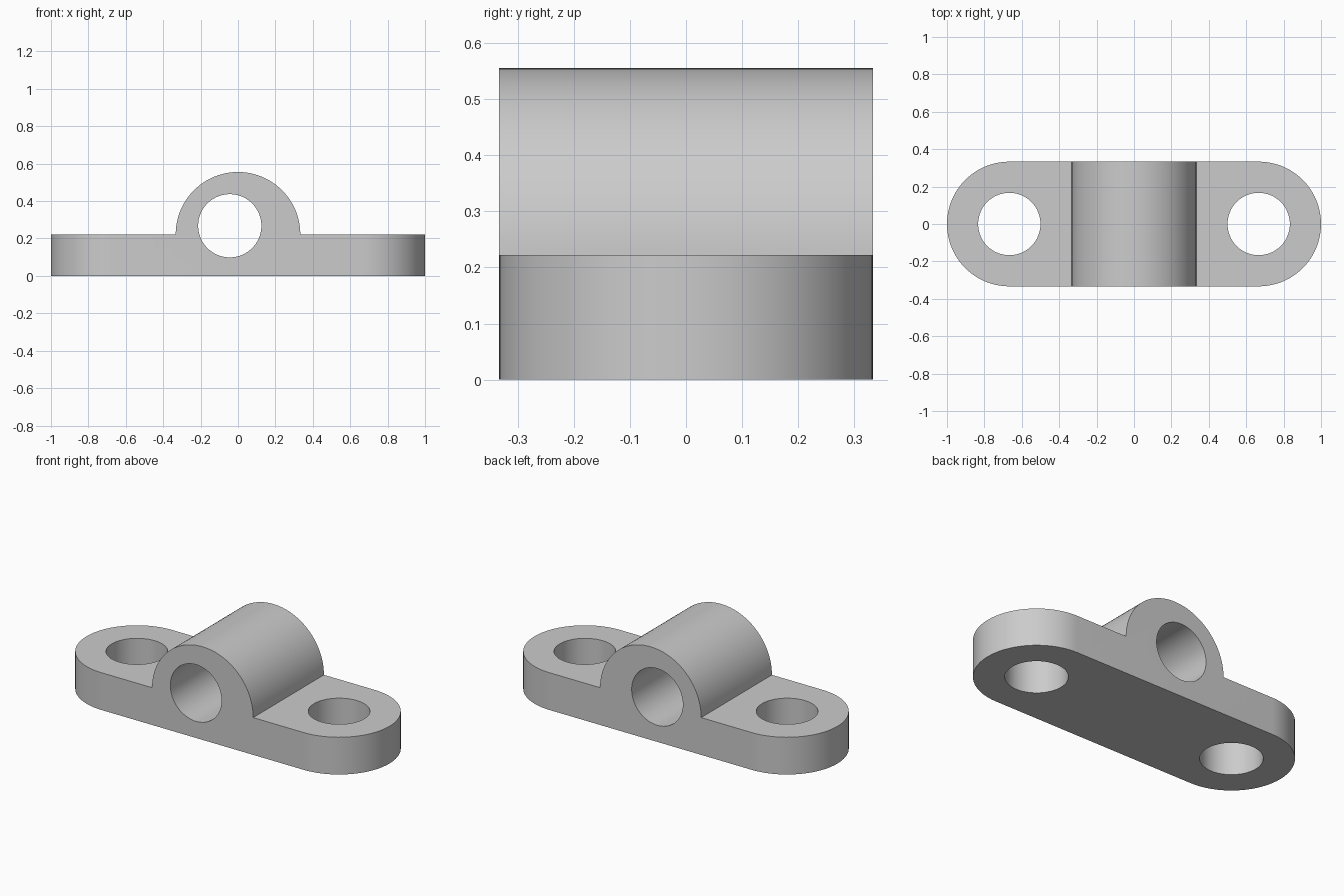
import bpy, bmesh, math
from mathutils import Vector

cube = bpy.data.objects.get("Cube")
if cube:
    bpy.data.objects.remove(cube)

R = 1 / 3          # end and hump radius
PLATE = 2 / 9      # flange thickness
HOLE = 1 / 6       # hole radius
STEPS = 48         # segments per half circle

grey = bpy.data.materials.new("light grey")
grey.use_nodes = True
colour = (0.6, 0.6, 0.6, 1)
grey.diffuse_color = colour
grey.node_tree.nodes["Principled BSDF"].inputs["Base Color"].default_value = colour


def arc(cx, cy, r, start, sweep, steps=STEPS):
    angles = [math.radians(start + sweep * i / steps) for i in range(steps + 1)]
    return [(cx + r * math.cos(a), cy + r * math.sin(a)) for a in angles]


def prism(name, outline, low, high, along_y=False):
    """Extrude a closed outline along z, or along y when it is drawn in x and z."""
    place = (lambda u, v, w: (u, w, v)) if along_y else (lambda u, v, w: (u, v, w))
    bm = bmesh.new()
    face = bm.faces.new([bm.verts.new(place(u, v, low)) for u, v in outline])
    grown = bmesh.ops.extrude_face_region(bm, geom=[face])
    moved = [g for g in grown["geom"] if isinstance(g, bmesh.types.BMVert)]
    bmesh.ops.translate(bm, verts=moved, vec=Vector(place(0, 0, high - low)))
    bmesh.ops.recalc_face_normals(bm, faces=bm.faces)
    mesh = bpy.data.meshes.new(name)
    bm.to_mesh(mesh)
    bm.free()
    mesh.materials.append(grey)
    obj = bpy.data.objects.new(name, mesh)
    bpy.context.collection.objects.link(obj)
    return obj


def cut(target, cutter, operation):
    mod = target.modifiers.new(cutter.name, "BOOLEAN")
    mod.operation, mod.solver, mod.object = operation, "EXACT", cutter
    bpy.context.view_layer.objects.active = target
    bpy.ops.object.modifier_apply(modifier=mod.name)
    bpy.data.objects.remove(cutter)


# Flange and hump silhouette, trimmed to the round-ended plan
silhouette = [(-1.2, PLATE), (-1.2, 0), (1.2, 0), (1.2, PLATE)] + arc(0, PLATE, R, 0, 180)
body = prism("bearing_block", silhouette, -0.5, 0.5, along_y=True)
plan = arc(1 - R, 0, R, -90, 180) + arc(R - 1, 0, R, 90, 180)
cut(body, prism("plan_cutter", plan, -0.2, 0.8), "INTERSECT")

# Bolt holes at both ends
for side in (-1, 1):
    ring = arc(side * (1 - R), 0, HOLE, 0, 360, 2 * STEPS)[:-1]
    cut(body, prism("bolt_hole_cutter", ring, -0.2, 0.8), "DIFFERENCE")

# Offset shaft bore
bore = arc(-0.044, 0.268, 0.169, 0, 360, 2 * STEPS)[:-1]
cut(body, prism("bore_cutter", bore, -0.6, 0.6, along_y=True), "DIFFERENCE")

# Smooth curved walls with crisp edges
bpy.ops.object.select_all(action="DESELECT")
body.select_set(True)
bpy.context.view_layer.objects.active = body
bpy.ops.object.shade_smooth_by_angle(angle=math.radians(30))
